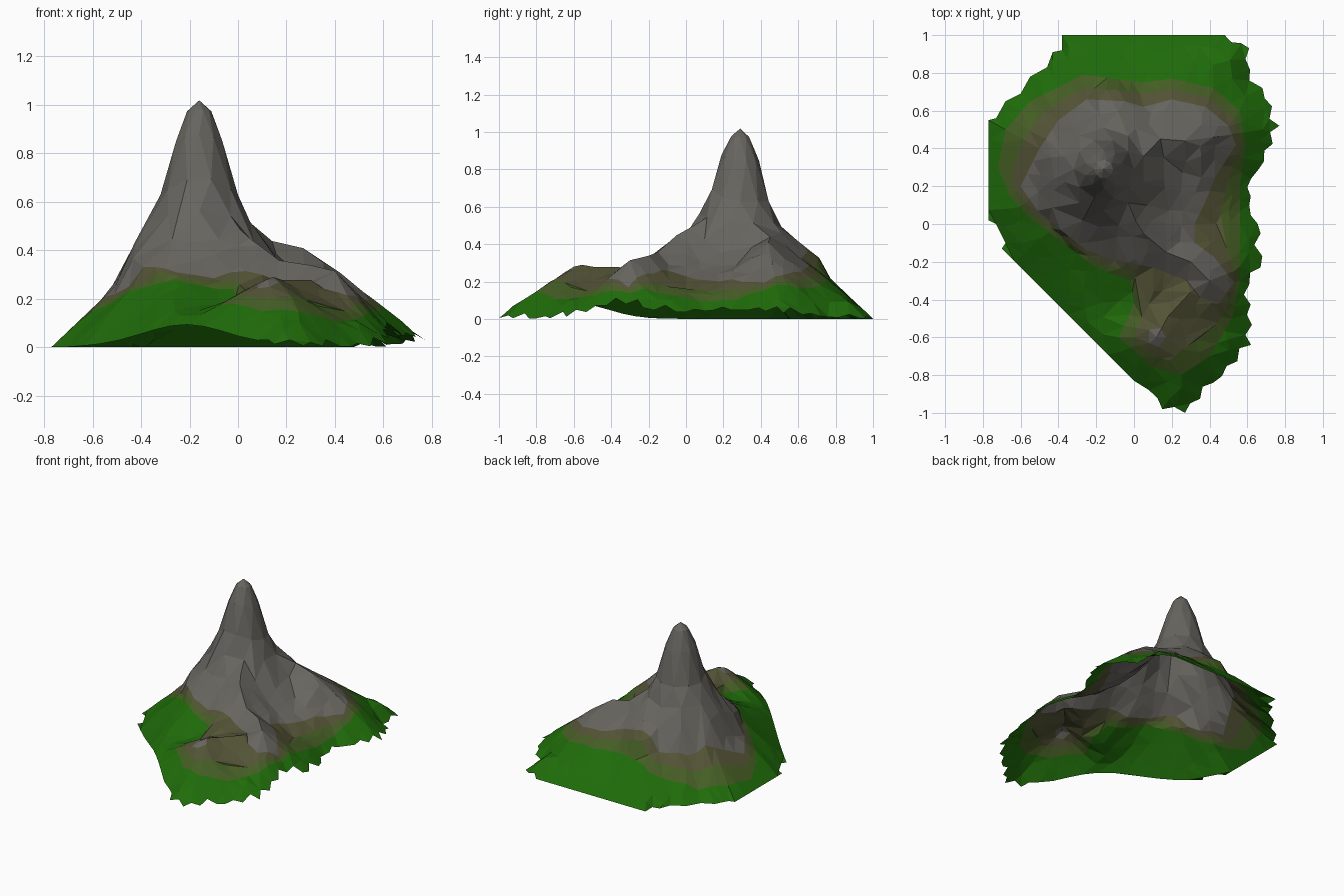
import bpy, math, random
from mathutils import Vector
from mathutils.geometry import delaunay_2d_cdt, intersect_point_line

if "Cube" in bpy.data.objects:
    bpy.data.objects.remove(bpy.data.objects["Cube"])

random.seed(4)


def pairs(v):
    return [Vector(v[i:i + 2]) for i in range(0, len(v), 2)]


# Plan outline of the land: ragged eastern shore, then the clean western side
ragged = pairs([.48, 1, .61, .93, .61, .76, .68, .72, .77, .52, .66, .29, .62, .24, .61, .1, .67, -.05,
                .67, -.23, .61, -.32, .62, -.64, .42, -.84, .27, -1, .15, -.98, .08, -.88])
clean = pairs([0, -.83, -.7, -.13, -.68, -.1, -.73, 0, -.77, .02, -.77, .55, -.73, .56, -.68, .65, -.6, .69,
               -.55, .78, -.46, .83, -.43, .91, -.38, .92, -.38, 1])
skirt = ragged + clean

# Plan outlines of the rock, of the small rocky knoll and of the bare-earth band
rock = pairs([-.6, .2, -.5, .4, -.4, .55, -.25, .66, -.05, .65, .05, .62, .2, .66, .38, .62, .5, .52,
              .54, .42, .43, .25, .37, .1, .32, 0, .32, -.1, .42, -.17, .53, -.31, .45, -.42, .35, -.39,
              .28, -.3, .1, -.23, -.1, -.19, -.25, -.14, -.39, -.03, -.51, .07])
knoll = pairs([.08, -.56, .08, -.63, .13, -.65, .17, -.6, .14, -.55])
earth = pairs([-.72, .3, -.68, .5, -.55, .65, -.27, .79, .05, .75, .2, .77, .42, .72, .56, .6, .59, .42,
               .56, .2, .56, 0, .56, -.3, .52, -.5, .4, -.7, .25, -.8, .1, -.76, -.08, -.6, 0, -.42,
               -.02, -.3, -.2, -.23, -.35, -.12, -.55, .03, -.66, .15])

# Ridge lines as (x, y, height), each with its side slope
ridges = [
    (.7, [(0, .4, .58), (.14, .45, .45), (.27, .44, .42), (.42, .46, .32), (.55, .48, .24), (.68, .5, .11)]),
    (.8, [(-.06, .1, .56), (.05, -.05, .46), (.17, -.15, .37), (.3, -.2, .35), (.4, -.3, .33), (.52, -.34, .25)]),
    (.6, [(.12, -.6, .31), (.18, -.49, .29), (.3, -.36, .29)]),
    (.5, [(.13, -.55, .28), (.12, -.42, .27), (.1, -.25, .3)])]
PEAK = Vector((-.16, .29))
profile = [(0, 1.03), (.05, .985), (.1, .86), (.16, .64), (.2, .56), (.29, .41), (.4, .31), (.5, .25),
           (.65, .17), (.8, .14), (1, .12), (1.6, .1)]


def nearest(p, a, b):
    q, t = intersect_point_line(p, a, b)
    t = min(1, max(0, t))
    return a.lerp(b, t), t


def nearest_on_loop(p, loop):
    hits = [nearest(p, loop[i - 1], loop[i])[0] for i in range(len(loop))]
    return min(hits, key=lambda h: (h - p).length)


def inside(p, loop):
    c = False
    for i in range(len(loop)):
        a, b = loop[i - 1], loop[i]
        if (a.y > p.y) != (b.y > p.y) and p.x < a.x + (p.y - a.y) * (b.x - a.x) / (b.y - a.y):
            c = not c
    return c


def dense(loop, step, closed=True):
    out = []
    for i, a in enumerate(loop if closed else loop[:-1]):
        b = loop[(i + 1) % len(loop)]
        n = max(1, round((b - a).length / step))
        out += [a.lerp(b, k / n) for k in range(n)]
    return out if closed else out + [loop[-1]]


def gauss(p, x, y, w):
    return math.exp(-((p.x - x) ** 2 + (p.y - y) ** 2) / w ** 2)


def height(p):
    # Main peak, a little wider towards the front and steeper at the back
    d = p - PEAK
    r = math.hypot(d.x, d.y * (.88 if d.y < 0 else 1 + .8 * max(0, d.y - .15)))
    z = .1
    for (r0, z0), (r1, z1) in zip(profile, profile[1:]):
        if r0 <= r <= r1:
            z = z0 + (z1 - z0) * (r - r0) / (r1 - r0)
            break
    # Ridges
    for slope, line in ridges:
        for a, b in zip(line, line[1:]):
            q, t = nearest(p, Vector(a[:2]), Vector(b[:2]))
            z = max(z, a[2] + (b[2] - a[2]) * t - slope * (p - q).length)
    # Ground falls away to the shore
    e = (p - nearest_on_loop(p, skirt)).length if inside(p, skirt) else 0
    shore = (.012 + .095 * gauss(p, -.18, -.58, .36) + .075 * gauss(p, .63, -.36, .2)
             + .05 * gauss(p, .68, .25, .42))
    top = shore + e * (.95 + .5 * gauss(p, .42, -.3, .2)) + 5 * max(0, e - .27)
    h = max(0, .04 - abs(z - top)) / .04
    return max(min(z, top) - h * h * .01, shore if e < 1e-4 else 0)


# Ragged edge made by alternating in and out along the eastern shore
outline = []
for a, b in zip(ragged, ragged[1:]):
    n = max(1, round((b - a).length / .055))
    side = Vector((b.y - a.y, a.x - b.x)).normalized()
    outline.append(a)
    for k in range(1, n):
        outline.append(a.lerp(b, k / n) + side * random.uniform(.01, .035) * (1 if k % 2 else -.3))
outline += [ragged[-1]] + dense(clean, .1, False)

# Middle contour between the earth line and the rock
rock, earth = dense(rock, .07), dense(earth, .07)
mid = []
for p in earth:
    q = min((nearest_on_loop(p, s) for s in (rock, knoll)), key=lambda h: (h - p).length)
    mid.append(p.lerp(q, .52))

# Collect plan points and the lines that must appear as mesh edges
pts, lines = [], []


def add_line(ps, closed):
    s = len(pts)
    pts.extend(ps)
    lines.extend((s + i, s + i + 1) for i in range(len(ps) - 1))
    if closed:
        lines.append((s + len(ps) - 1, s))


for loop in (outline, rock, knoll, earth, mid):
    add_line(loop, True)
for _, line in ridges[:3]:
    add_line([Vector(v[:2]) for v in line if (Vector(v[:2]) - PEAK).length > .25], False)
pts.append(PEAK.copy())
for k, r in enumerate((.05, .1, .16, .22)):
    for i in range(10):
        a = (i + .5 * (k % 2)) * math.tau / 10
        pts.append(PEAK + Vector((math.cos(a), math.sin(a))) * r)
for i in range(-9, 10):
    for j in range(-11, 12):
        p = Vector((i * .085 + random.uniform(-.02, .02), j * .085 + random.uniform(-.02, .02)))
        if (inside(p, outline) and (p - PEAK).length > .27
                and min((p - q).length for q in pts) > .04):
            pts.append(p)

# Triangulate, keep what lies within the outline, and raise it
plan, _, tris, *_ = delaunay_2d_cdt(pts, lines, [], 0, 1e-5)
plan = [Vector(p[:2]) for p in plan]
centre = lambda f: sum((plan[i] for i in f), Vector((0, 0))) / len(f)
tris = [list(f) for f in tris if inside(centre(f), outline)]
for f in tris:
    a, b, c = (plan[i] for i in f)
    if (b - a).cross(c - a) < 0:
        f.reverse()
used = sorted({i for f in tris for i in f})
index = {old: new for new, old in enumerate(used)}
zs = [height(plan[i]) for i in used]
low = min(zs)
mesh = bpy.data.meshes.new("mountain")
mesh.from_pydata([(plan[i].x, plan[i].y, z - low) for i, z in zip(used, zs)], [],
                 [[index[i] for i in f] for f in tris])

# Grass, two earth bands and rock, chosen by plan region
for name, col in (("grass green", (.014, .15, .003)), ("olive earth", (.06, .112, .018)),
                  ("brown earth", (.088, .088, .038)), ("grey rock", (.135, .13, .115))):
    m = bpy.data.materials.new(name)
    m.diffuse_color = (*col, 1)
    m.use_nodes = True
    m.node_tree.nodes["Principled BSDF"].inputs["Base Color"].default_value = m.diffuse_color
    mesh.materials.append(m)
for poly, f in zip(mesh.polygons, tris):
    c = centre(f)
    if inside(c, rock) or inside(c, knoll):
        poly.material_index = 3
    elif inside(c, mid):
        poly.material_index = 2
    elif inside(c, earth):
        poly.material_index = 1
mountain = bpy.data.objects.new("mountain", mesh)
bpy.context.collection.objects.link(mountain)
